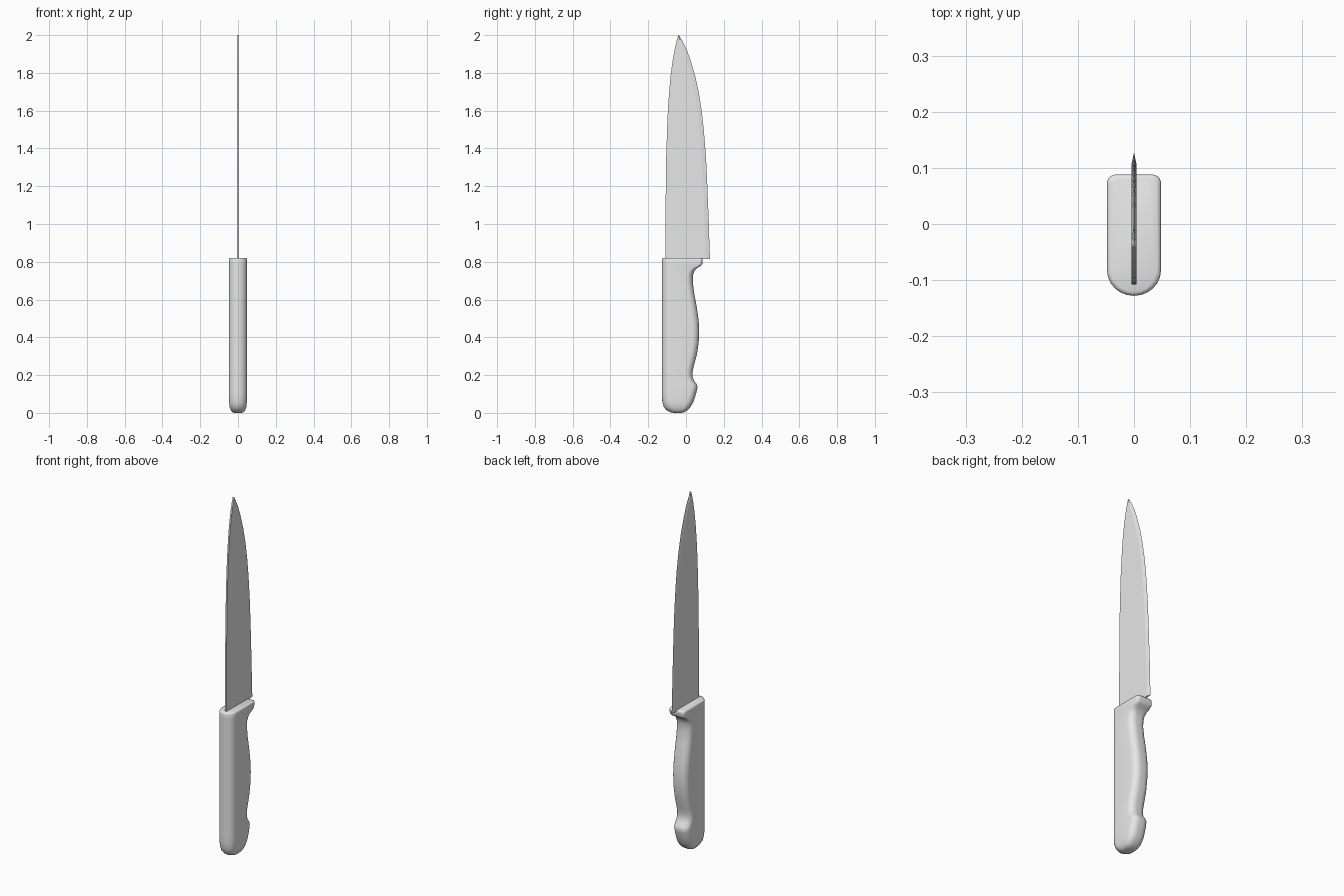
import bpy, bmesh, math

grey = bpy.data.materials.new("light grey")
grey.diffuse_color = (0.8, 0.8, 0.8, 1)


def loft(name, rings, angle):
    """Skin a stack of closed rings, cap both ends, smooth by angle."""
    bm = bmesh.new()
    loops = [[bm.verts.new(p) for p in ring] for ring in rings]
    n = len(loops[0])
    for a, b in zip(loops, loops[1:]):
        for i in range(n):
            j = (i + 1) % n
            bm.faces.new((a[i], a[j], b[j], b[i]))
    bm.faces.new(loops[0][::-1])
    bm.faces.new(loops[-1])
    bmesh.ops.remove_doubles(bm, verts=bm.verts, dist=0.00005)
    bmesh.ops.recalc_face_normals(bm, faces=bm.faces)
    mesh = bpy.data.meshes.new(name)
    bm.to_mesh(mesh)
    bm.free()
    mesh.materials.append(grey)
    obj = bpy.data.objects.new(name, mesh)
    bpy.context.collection.objects.link(obj)
    bpy.ops.object.select_all(action='DESELECT')
    obj.select_set(True)
    bpy.context.view_layer.objects.active = obj
    bpy.ops.object.shade_smooth_by_angle(angle=math.radians(angle))
    return obj


def handle_ring(z, back, front, w, r):
    """Half-round spine side, rounded corners on the finger side."""
    depth = min(0.045, (front - back) * 0.45)
    half = []
    for i in range(7):
        t = math.pi / 2 * i / 6
        half.append((w * math.sin(t), back + depth * (1 - math.cos(t))))
    rx, ry = min(r, w * 0.95), min(r, (front - back) * 0.45)
    for i in range(7):
        t = math.pi / 2 * i / 6
        half.append((w - rx + rx * math.cos(t), front - ry + ry * math.sin(t)))
    ring = half + [(-x, y) for x, y in half[:0:-1]]
    return [(x, y, z) for x, y in ring]


# Handle stations: height, spine y, finger-side y, half width, corner radius
handle = [
    (0.000, -0.065, -0.025, 0.020, 0.020),
    (0.004, -0.085, -0.008, 0.030, 0.025),
    (0.014, -0.103, 0.008, 0.038, 0.030),
    (0.030, -0.117, 0.023, 0.044, 0.034),
    (0.055, -0.125, 0.038, 0.047, 0.036),
    (0.090, -0.128, 0.050, 0.048, 0.036),
    (0.120, -0.128, 0.058, 0.048, 0.036),
    (0.138, -0.128, 0.061, 0.048, 0.036),
    (0.152, -0.128, 0.056, 0.048, 0.036),
    (0.170, -0.128, 0.043, 0.048, 0.036),
    (0.190, -0.128, 0.035, 0.048, 0.036),
    (0.215, -0.128, 0.034, 0.048, 0.036),
    (0.250, -0.128, 0.042, 0.048, 0.036),
    (0.310, -0.128, 0.058, 0.048, 0.036),
    (0.370, -0.128, 0.067, 0.048, 0.036),
    (0.430, -0.128, 0.070, 0.048, 0.036),
    (0.490, -0.128, 0.067, 0.048, 0.036),
    (0.560, -0.128, 0.057, 0.048, 0.036),
    (0.630, -0.128, 0.044, 0.048, 0.036),
    (0.690, -0.128, 0.036, 0.048, 0.036),
    (0.730, -0.128, 0.037, 0.048, 0.034),
    (0.752, -0.128, 0.045, 0.048, 0.030),
    (0.768, -0.128, 0.060, 0.048, 0.024),
    (0.777, -0.128, 0.077, 0.048, 0.020),
    (0.788, -0.128, 0.086, 0.048, 0.016),
    (0.812, -0.128, 0.088, 0.048, 0.015),
    (0.818, -0.126, 0.086, 0.046, 0.015),
    (0.820, -0.121, 0.081, 0.041, 0.015),
]
loft("handle", [handle_ring(*s) for s in handle], 50)

# Blade stations: height, spine y, cutting edge y
blade = [
    (0.815, -0.108, 0.128), (0.850, -0.108, 0.125), (1.000, -0.108, 0.121),
    (1.200, -0.107, 0.113), (1.350, -0.105, 0.106), (1.500, -0.100, 0.094),
    (1.600, -0.096, 0.083), (1.700, -0.089, 0.067), (1.790, -0.081, 0.047),
    (1.870, -0.070, 0.023), (1.930, -0.059, 0.001), (1.975, -0.048, -0.022),
    (1.998, -0.041, -0.037), (2.000, -0.040, -0.039),
]


def blade_ring(z, spine, edge):
    """Flat sides with a narrow ground bevel meeting at the cutting edge."""
    t = 0.0045
    shoulder = edge - min(0.022, (edge - spine) * 0.4)
    return [(-t, spine, z), (t, spine, z), (t, shoulder, z),
            (0, edge, z), (-t, shoulder, z)]


loft("blade", [blade_ring(*s) for s in blade], 10)
